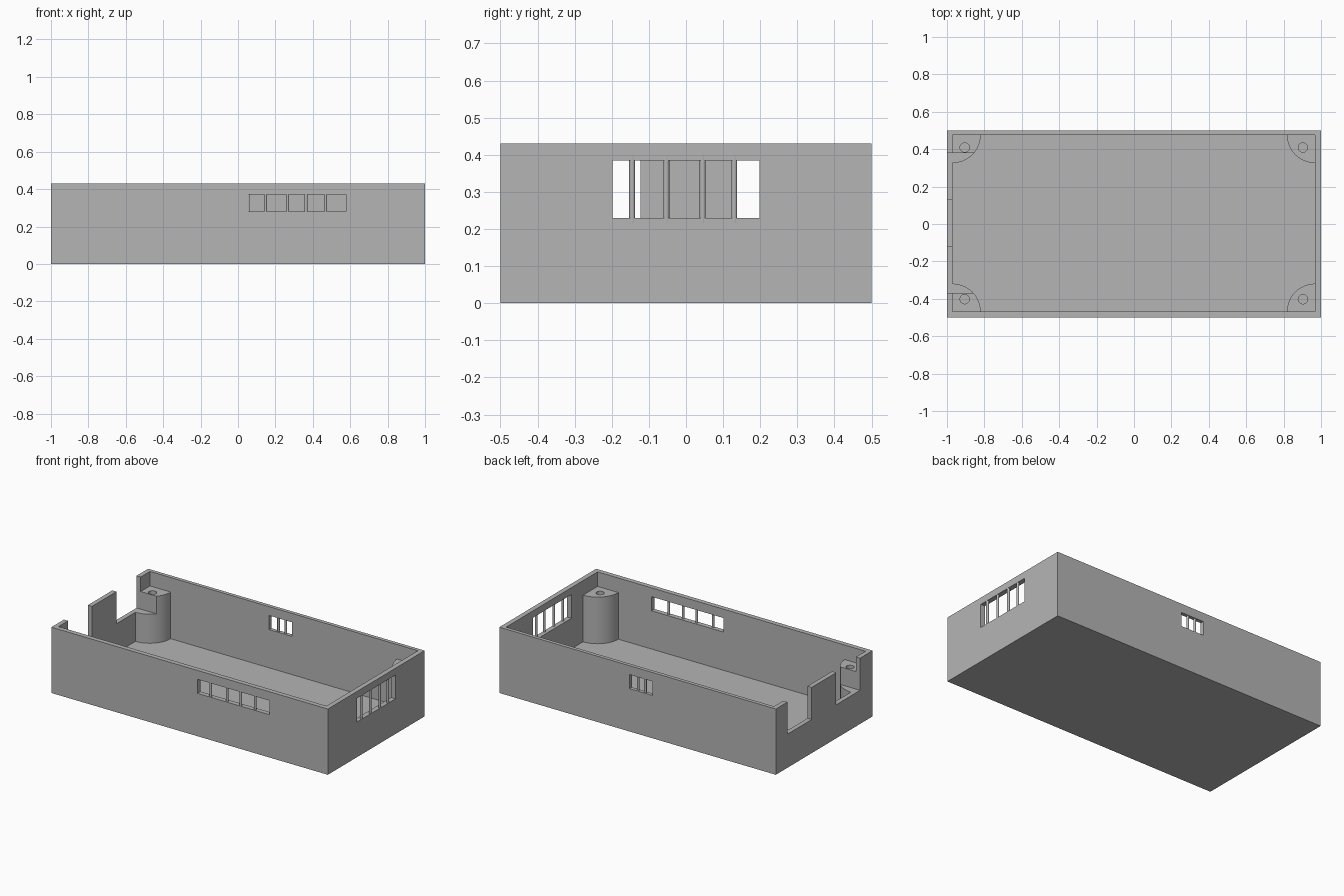
import bpy, bmesh, math
from mathutils import Matrix, Vector

cube = bpy.data.objects.get("Cube")
if cube:
    bpy.data.objects.remove(cube, do_unlink=True)

grey = bpy.data.materials.new("plain grey")
grey.use_nodes = True
grey.diffuse_color = (0.46, 0.46, 0.46, 1)
grey.node_tree.nodes["Principled BSDF"].inputs["Base Color"].default_value = grey.diffuse_color

HEIGHT, FLOOR = 0.43, 0.03
X0, X1, Y0, Y1 = -0.97, 0.968, -0.469, 0.476   # inside of the walls
POST_TOP, POST_R = 0.335, 0.15
BAR_R = 0.008


def finish(name, bm):
    bmesh.ops.recalc_face_normals(bm, faces=bm.faces)
    mesh = bpy.data.meshes.new(name)
    bm.to_mesh(mesh)
    bm.free()
    mesh.materials.append(grey)
    obj = bpy.data.objects.new(name, mesh)
    bpy.context.collection.objects.link(obj)
    return obj


def box(name, xs, ys, zs):
    lo, hi = Vector((xs[0], ys[0], zs[0])), Vector((xs[1], ys[1], zs[1]))
    bm = bmesh.new()
    bmesh.ops.create_cube(bm, size=1, matrix=Matrix.Translation((lo + hi) / 2) @ Matrix.Diagonal((*(hi - lo), 1)))
    return finish(name, bm)


def rod(name, x, y, zs, radius, sides=24):
    bm = bmesh.new()
    bmesh.ops.create_cone(bm, cap_ends=True, segments=sides, radius1=radius, radius2=radius,
                          depth=zs[1] - zs[0], matrix=Matrix.Translation((x, y, sum(zs) / 2)))
    return finish(name, bm)


def activate(obj):
    bpy.ops.object.select_all(action='DESELECT')
    obj.select_set(True)
    bpy.context.view_layer.objects.active = obj


def cut(obj, cutters):
    activate(obj)
    for cutter in cutters:
        mod = obj.modifiers.new("cut", 'BOOLEAN')
        mod.operation, mod.solver, mod.object = 'DIFFERENCE', 'EXACT', cutter
        bpy.ops.object.modifier_apply(modifier=mod.name)


def smooth(obj):
    activate(obj)
    bpy.ops.object.shade_smooth_by_angle(angle=math.radians(30))


def corner_post(name, cx, cy, sx, sy):
    # Quarter-round column, its two flat sides sunk slightly into the walls
    steps, sink = 20, 0.01
    pts = [(-sink, -sink), (POST_R, -sink)]
    for i in range(steps + 1):
        a = math.pi / 2 * i / steps
        pts.append((POST_R * math.cos(a), POST_R * math.sin(a)))
    pts.append((-sink, POST_R))
    bm = bmesh.new()
    face = bm.faces.new([bm.verts.new((cx + sx * u, cy + sy * v, FLOOR - sink)) for u, v in pts])
    top = bmesh.ops.extrude_face_region(bm, geom=[face])["geom"]
    bmesh.ops.translate(bm, verts=[v for v in top if isinstance(v, bmesh.types.BMVert)],
                        vec=(0, 0, POST_TOP - FLOOR + sink))
    return finish(name, bm)


# Cutters: cavity, two cable slots in the left-hand wall, three vents
cavity = box("cavity_cutter", (X0, X1), (Y0, Y1), (FLOOR, 0.6))
slots = [box("slot_cutter", (-1.1, -0.8), ys, (0.22, 0.6)) for ys in ((0.13, 0.38), (-0.37, -0.123))]
vents = [box("front_vent_cutter", (0.057, 0.578), (-0.6, -0.4), (0.28, 0.372)),
         box("back_vent_cutter", (-0.108, 0.059), (0.4, 0.6), (0.28, 0.372)),
         box("side_vent_cutter", (0.9, 1.1), (-0.198, 0.198), (0.23, 0.385))]
cutters = [cavity] + slots + vents

# Open tray
tray = box("case_tray", (-1, 1), (-0.5, 0.5), (0, HEIGHT))
cut(tray, cutters)

# Corner screw posts, with the slots running through the two on the open side
for xname, cx, sx in (("right", X0, 1), ("left", X1, -1)):
    for yname, cy, sy in (("front", Y0, 1), ("back", Y1, -1)):
        post = corner_post(f"{yname}_{xname}_post", cx, cy, sx, sy)
        hole = rod("hole_cutter", cx + sx * 0.065, cy + sy * 0.067, (0.1, 0.5), 0.025)
        cutters.append(hole)
        cut(post, [hole] + (slots if sx > 0 else []))
        smooth(post)

for cutter in cutters:
    bpy.data.objects.remove(cutter, do_unlink=True)

# Round bars across the vents
for x in (0.147, 0.265, 0.364, 0.468):
    smooth(rod("front_vent_bar", x, -0.49, (0.27, 0.382), BAR_R))
for x in (-0.05, 0.003):
    smooth(rod("back_vent_bar", x, 0.49, (0.27, 0.382), BAR_R))
for y in (-0.145, -0.053, 0.045, 0.13):
    smooth(rod("side_vent_bar", 0.9927, y, (0.215, 0.4), BAR_R))
